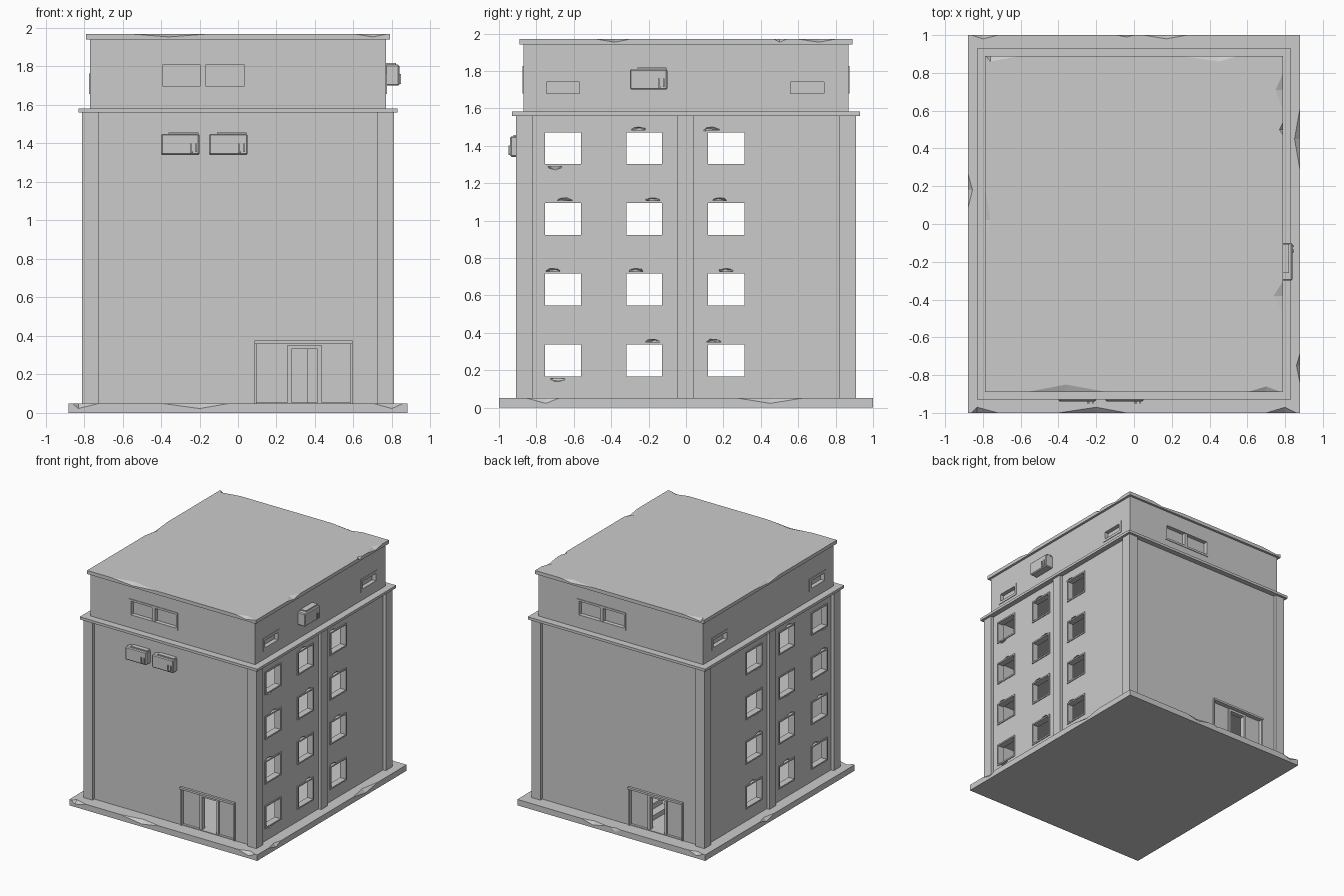
import bpy, bmesh, math, random
from mathutils import Matrix, Vector

if "Cube" in bpy.data.objects:
    bpy.data.objects.remove(bpy.data.objects["Cube"])

random.seed(4)
FRONT = Matrix.Identity(4)
RIGHT = Matrix.Rotation(math.pi / 2, 4, 'Z')     # local x -> world y, local -y -> world +x
BACK = Matrix.Rotation(math.pi, 4, 'Z')
LEFT = Matrix.Scale(-1, 4, (1, 0, 0)) @ RIGHT    # mirror of the right side


def finish(name, bm):
    bmesh.ops.recalc_face_normals(bm, faces=bm.faces)
    me = bpy.data.meshes.new(name)
    bm.to_mesh(me)
    bm.free()
    ob = bpy.data.objects.new(name, me)
    bpy.context.collection.objects.link(ob)
    return ob


def boxes(name, items, sides=(FRONT,)):
    """One object from boxes (x0, x1, y0, y1, z0, z1), repeated on each side."""
    bm = bmesh.new()
    for m in sides:
        for x0, x1, y0, y1, z0, z1 in items:
            mat = m @ Matrix.Translation(((x0 + x1) / 2, (y0 + y1) / 2, (z0 + z1) / 2)) \
                @ Matrix.Diagonal((abs(x1 - x0), abs(y1 - y0), abs(z1 - z0), 1))
            bmesh.ops.create_cube(bm, size=1, matrix=mat)
    return finish(name, bm)


def ring(u0, u1, z0, z1, w, y0, y1):
    """Four bars around an opening."""
    return [(u0, u0 + w, y0, y1, z0, z1), (u1 - w, u1, y0, y1, z0, z1),
            (u0 + w, u1 - w, y0, y1, z0, z0 + w), (u0 + w, u1 - w, y0, y1, z1 - w, z1)]


def cut(target, cutter):
    mod = target.modifiers.new("cut", 'BOOLEAN')
    mod.operation, mod.solver, mod.object = 'DIFFERENCE', 'EXACT', cutter
    mod.use_self = True
    cutter.hide_render = True
    bpy.context.view_layer.objects.active = target
    bpy.ops.object.modifier_apply(modifier=mod.name)
    bpy.data.objects.remove(cutter)


def chipped_slab(name, hx, hy, z0, z1, chips):
    """Slab with broken top edges; chips per side: (start, middle, end, depth)."""
    bm = bmesh.new()
    corners = [Vector(c) for c in ((-hx, -hy, 0), (hx, -hy, 0), (hx, hy, 0), (-hx, hy, 0))]
    up, drop = Vector((0, 0, z1)), Vector((0, 0, (z1 - z0) * .55))
    low = [bm.verts.new(c + Vector((0, 0, z0))) for c in corners]
    high = [bm.verts.new(c + up) for c in corners]
    top = []
    for i in range(4):
        d = (corners[(i + 1) % 4] - corners[i]).normalized()
        n = Vector((-d.y, d.x, 0))
        mid = (corners[i] + corners[(i + 1) % 4]) / 2 + up
        rim = [high[i]]
        top.append(high[i])
        for a, m, b, depth in chips[i]:
            va, vb = bm.verts.new(mid + d * a), bm.verts.new(mid + d * b)
            vs = bm.verts.new(mid + d * m - drop)
            vt = bm.verts.new(mid + d * m + n * depth)
            bm.faces.new((va, vs, vt))
            bm.faces.new((vs, vb, vt))
            rim += [va, vs, vb]
            top += [va, vt, vb]
        j = (i + 1) % 4
        bm.faces.new(rim + [high[j], low[j], low[i]])
    bm.faces.new(top)
    bm.faces.new(low[::-1])
    return finish(name, bm)


# ground slab and roof slab with chipped rims (front, right, back, left)
chipped_slab("base_slab", .88, 1.0, 0, .05, [
    [(-.86, -.83, -.72, .03), (-.4, -.2, -.04, .03), (.7, .8, .86, .03)],
    [(-.85, -.75, -.68, .02), (.28, .45, .62, .03)],
    [(-.28, -.17, -.05, .02), (.0, .04, .09, .01), (.72, .8, .86, .02)],
    [(-.27, -.18, -.08, .025)]])
chipped_slab("roof_slab", .79, .89, 1.94, 1.97, [
    [(-.57, -.36, -.14, .04), (.6, .7, .78, .03)],
    [(-.48, -.38, -.3, .05), (.47, .5, .54, .02), (.6, .71, .8, .04)],
    [(-.55, -.45, -.25, .03), (.6, .76, .785, .03)],
    [(-.2, -.02, .12, .03)]])

# hollow main block with four storeys
WX, WY, STEP = .785, .885, .378
block = boxes("main_walls", [(-WX, WX, -WY, WY, .045, 1.565)])
cut(block, boxes("rooms", [(-.735, .735, -.835, .835, .055 + STEP * k, .055 + STEP * k + .355)
                           for k in range(4)]))
cols = [(-.765, -.55), (-.33, -.115), (.105, .325)]
rows = [(.155 + STEP * k, .35 + STEP * k) for k in range(4)]
cut(block, boxes("window_holes", [(-1, 1, u0 + .01, u1 - .01, z0 + .01, z1 - .01)
                                  for u0, u1 in cols for z0, z1 in rows]))
cut(block, boxes("porch_recesses", [(.09, .59, -.95, -.865, .055, .37)], (FRONT, BACK)))
cut(block, boxes("door_holes", [(.275, .415, -.95, -.8, .055, .335)], (FRONT, BACK)))

# broken plaster around the windows
bm = bmesh.new()
for side in (1, -1):
    for u0, u1 in cols:
        for z0, z1 in rows:
            z = random.choice((z0, z1))
            pos = Vector((side * WX, random.uniform(u0 + .03, u1 - .03), z))
            mat = Matrix.Translation(pos) @ Matrix.Diagonal((.02, .045, .018, 1)) \
                @ Matrix.Rotation(random.uniform(0, 6), 4, 'X')
            bmesh.ops.create_icosphere(bm, subdivisions=1, radius=1, matrix=mat)
cut(block, finish("plaster_chips", bm))

# window frames, both long sides
boxes("window_frames", [b for u0, u1 in cols for z0, z1 in rows
                        for b in ring(u0, u1, z0, z1, .012, -.792, -.765)], (RIGHT, LEFT))

# corner pillars and the middle pilasters
boxes("corner_pillars", [(sx * .725, sx * .81, sy * .82, sy * .91, .045, 1.565)
                         for sx in (-1, 1) for sy in (-1, 1)])
boxes("middle_pilasters", [(-.045, .04, -.81, -.775, .045, 1.565)], (RIGHT, LEFT))

# portal surround and door frame
boxes("porch_surround", [(.085, .097, -.895, -.86, .05, .36), (.583, .595, -.895, -.86, .05, .36),
                         (.085, .595, -.905, -.86, .358, .375)], (FRONT, BACK))
boxes("door_frame", [(.257, .277, -.88, -.84, .05, .333), (.413, .433, -.88, -.84, .05, .333),
                     (.257, .433, -.88, -.84, .333, .352)], (FRONT, BACK))

# stair inside, near the back door
boxes("inner_stair", [(-.2 + .07 * i, .36, .5, .8, .05 + .045 * i, .095 + .045 * i)
                      for i in range(8)])

# ledge and top storey with recessed windows
boxes("ledge", [(-.83, .83, -.93, .93, 1.56, 1.582)])
attic = boxes("top_storey", [(-.77, .77, -.87, .87, 1.575, 1.945)])
cut(attic, boxes("wide_recesses", [(-.405, .045, -.95, -.84, 1.68, 1.825)], (FRONT, BACK)))
small = [(-.765, -.55), (.54, .757)]
cut(attic, boxes("small_recesses", [(u0, u1, -.85, -.74, 1.66, 1.76) for u0, u1 in small],
                 (RIGHT, LEFT)))
boxes("wide_window_frames", ring(-.407, .047, 1.678, 1.827, .017, -.875, -.835)
      + [(-.197, -.167, -.87, -.835, 1.69, 1.81)], (FRONT, BACK))
boxes("small_window_frames", [b for u0, u1 in small
                              for b in ring(u0 - .002, u1 + .002, 1.657, 1.763, .022, -.775, -.735)],
      (RIGHT, LEFT))


# air conditioners: bevelled casing, raised back part, two small pipes
def cooler(name, u, z, back, front, side):
    ob = boxes(name, [(u, u + .2, front, back, z, z + .11)], (side,))
    mod = ob.modifiers.new("bevel", 'BEVEL')
    mod.width, mod.segments = .007, 1
    boxes(name + "_top", [(u + .04, u + .195, front + .018, back, z + .1, z + .118)], (side,))
    boxes(name + "_pipes", [(u + p, u + p + .008, front - .009, front + .01, z + .015, z + .06)
                            for p in (.15, .178)]
          + [(u + .15, u + .165, front - .009, front + .01, z + .01, z + .018)], (side,))


cooler("cooler_front_a", -.4, 1.34, -.88, -.94, FRONT)
cooler("cooler_front_b", -.15, 1.34, -.88, -.94, FRONT)
cooler("cooler_right", -.3, 1.7, -.765, -.838, RIGHT)
